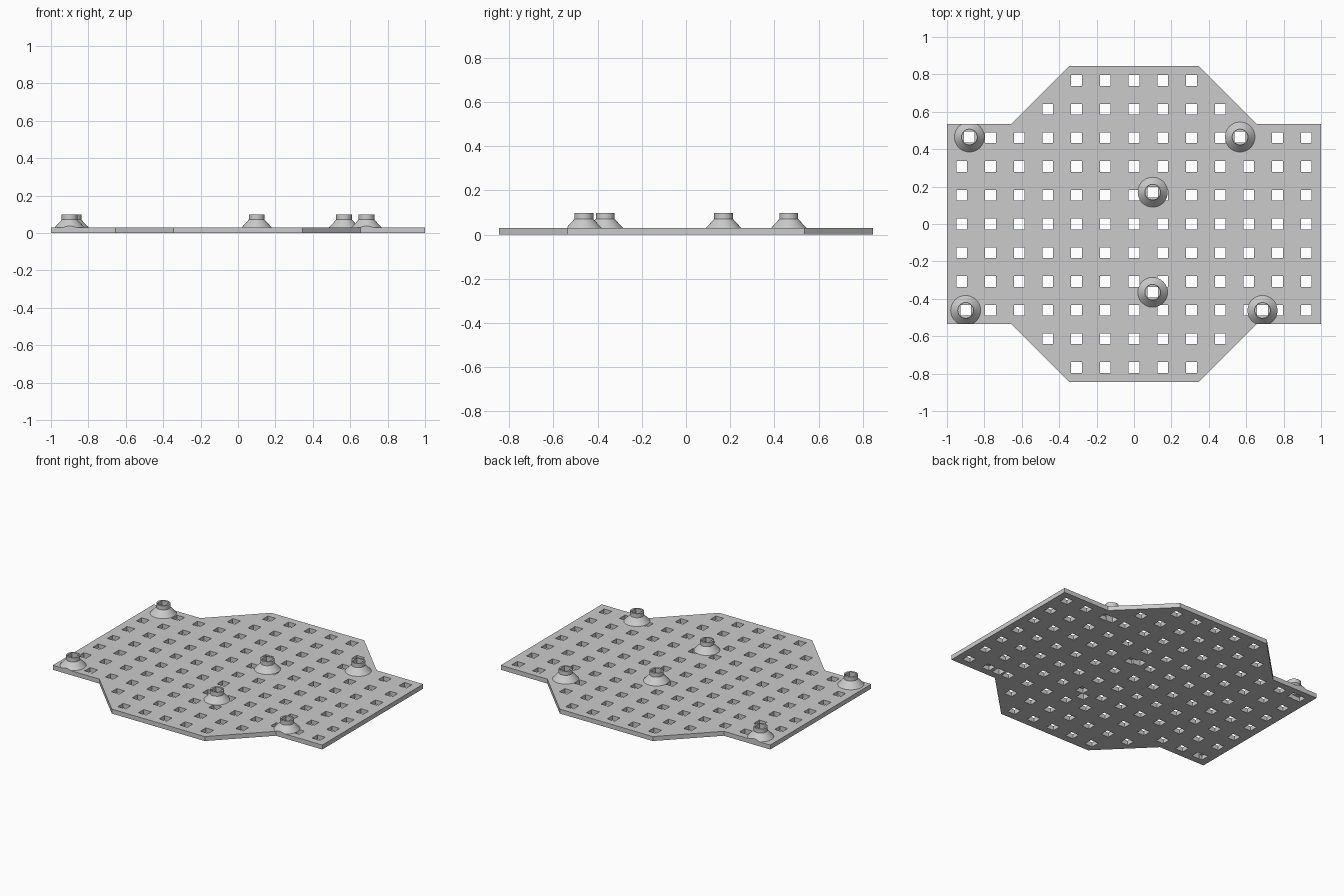
import bpy, bmesh, math
from mathutils import Matrix

cube = bpy.data.objects.get("Cube")
if cube:
    bpy.data.objects.remove(cube, do_unlink=True)

PITCH = 0.1535      # spacing of the grid holes
HOLE = 0.057        # side of every square hole
THICK = 0.03        # plate thickness
TOP = 0.098         # top of the posts
POSTS = [(-0.88, 0.465), (0.567, 0.465), (0.1, 0.17),
         (0.1, -0.365), (-0.9, -0.462), (0.687, -0.462)]

grey = bpy.data.materials.new("light grey")
grey.use_nodes = True
colour = (0.6, 0.6, 0.6, 1)
grey.diffuse_color = colour
grey.node_tree.nodes["Principled BSDF"].inputs["Base Color"].default_value = colour


def make_object(name, bm):
    bmesh.ops.recalc_face_normals(bm, faces=bm.faces)
    mesh = bpy.data.meshes.new(name)
    bm.to_mesh(mesh)
    bm.free()
    mesh.materials.append(grey)
    obj = bpy.data.objects.new(name, mesh)
    bpy.context.collection.objects.link(obj)
    return obj


def outline_prism(name, z0, z1):
    quarter = [(1, 0.535), (0.655, 0.535), (0.345, 0.845)]
    half = quarter + [(-x, y) for x, y in reversed(quarter)]
    outline = half + [(-x, -y) for x, y in half]
    bm = bmesh.new()
    face = bm.faces.new([bm.verts.new((x, y, z0)) for x, y in outline])
    ext = bmesh.ops.extrude_face_region(bm, geom=[face])
    verts = [g for g in ext["geom"] if isinstance(g, bmesh.types.BMVert)]
    bmesh.ops.translate(bm, verts=verts, vec=(0, 0, z1 - z0))
    return make_object(name, bm)


def square_bores(name, centres):
    bm = bmesh.new()
    for x, y in centres:
        bmesh.ops.create_cube(bm, size=1, matrix=Matrix.Translation((x, y, 0))
                              @ Matrix.Diagonal((HOLE, HOLE, 0.5, 1)))
    cutter = make_object(name, bm)
    cutter.hide_render = True
    return cutter


def add_post(bm, x, y, segments=48):
    # flared foot, straight collar, closed top and bottom
    profile = [(0.08, THICK), (0.0425, 0.071), (0.0425, TOP)]
    rings = []
    for r, z in profile:
        angles = [2 * math.pi * i / segments for i in range(segments)]
        rings.append([bm.verts.new((x + r * math.cos(a), y + r * math.sin(a), z))
                      for a in angles])
    for low, high in zip(rings, rings[1:]):
        for i in range(segments):
            j = (i + 1) % segments
            bm.faces.new((low[i], low[j], high[j], high[i]))
    bm.faces.new(rings[0][::-1])
    bm.faces.new(rings[-1])


def boolean(obj, cutter, operation):
    mod = obj.modifiers.new(operation.lower(), 'BOOLEAN')
    mod.object = cutter
    mod.operation = operation
    mod.solver = 'EXACT'
    bpy.context.view_layer.objects.active = obj
    bpy.ops.object.modifier_apply(modifier=mod.name)


# Grid of holes: full rows in the middle, shorter rows towards front and back
grid = []
for row in range(-5, 6):
    reach = {5: 2, 4: 3}.get(abs(row), 6)
    grid += [(col * PITCH, row * PITCH) for col in range(-reach, reach + 1)]

grid_cutter = square_bores("grid_cutter", grid)
bore_cutter = square_bores("bore_cutter", POSTS)
trim = outline_prism("trim_cutter", -0.5, 0.5)
trim.hide_render = True

# Plate
plate = outline_prism("plate", 0, THICK)
boolean(plate, grid_cutter, 'DIFFERENCE')
boolean(plate, bore_cutter, 'DIFFERENCE')

# Mounting posts, trimmed flush with the plate edge
bm = bmesh.new()
for px, py in POSTS:
    add_post(bm, px, py)
posts = make_object("mounting_posts", bm)
boolean(posts, trim, 'INTERSECT')
boolean(posts, bore_cutter, 'DIFFERENCE')

for helper in (grid_cutter, bore_cutter, trim):
    bpy.data.objects.remove(helper, do_unlink=True)

# Smooth the round walls, keep the edges crisp
bpy.ops.object.select_all(action='DESELECT')
posts.select_set(True)
bpy.context.view_layer.objects.active = posts
bpy.ops.object.shade_smooth_by_angle(angle=math.radians(30))
